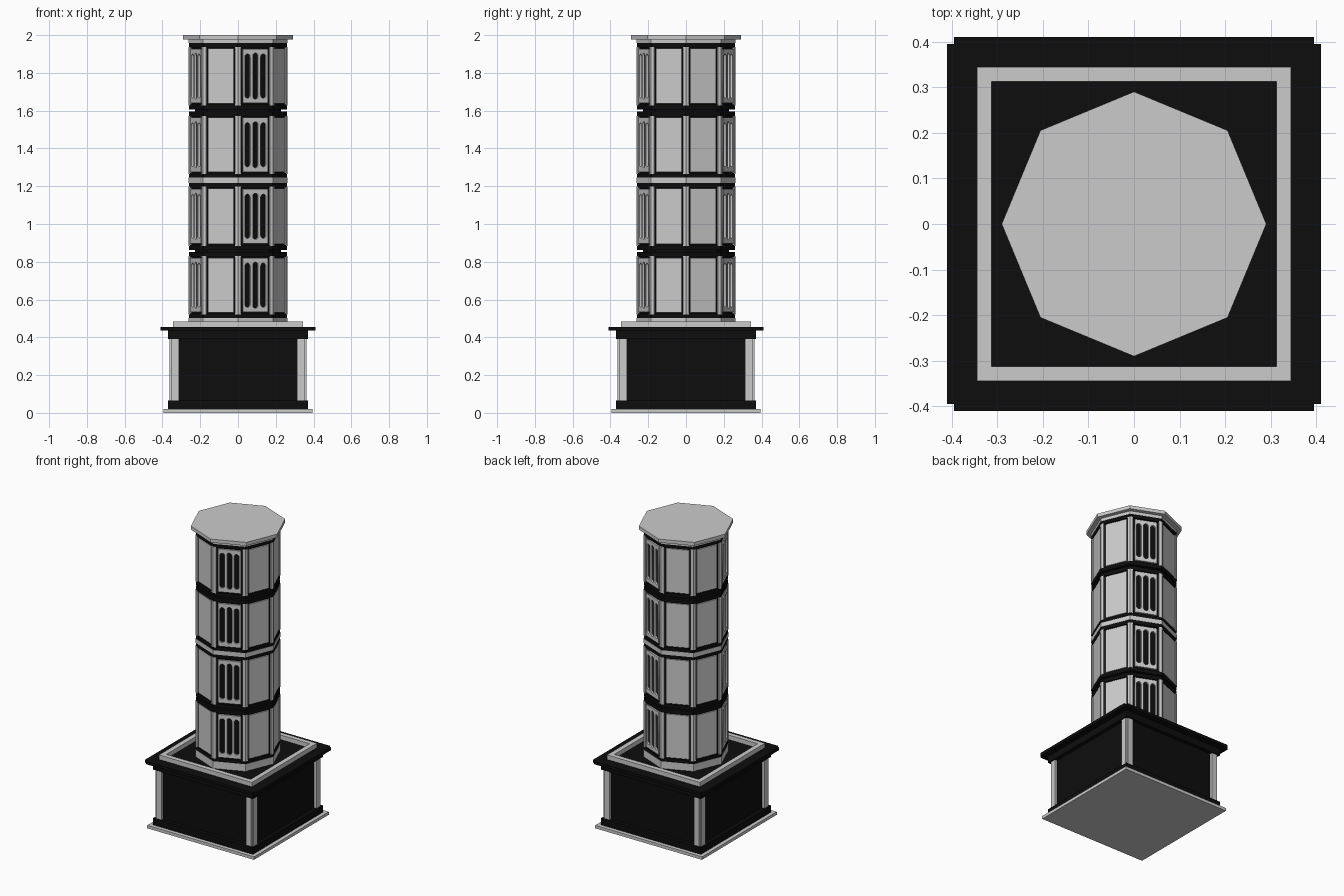
import bpy, bmesh, math
from mathutils import Matrix, Vector

if "Cube" in bpy.data.objects:
    bpy.data.objects.remove(bpy.data.objects["Cube"])

black = bpy.data.materials.new("black_paint")
black.diffuse_color = (0.004, 0.004, 0.004, 1)
black.use_nodes = True
black.node_tree.nodes["Principled BSDF"].inputs["Base Color"].default_value = black.diffuse_color


def finish(name, bm, mat=None):
    me = bpy.data.meshes.new(name)
    bm.to_mesh(me)
    bm.free()
    ob = bpy.data.objects.new(name, me)
    bpy.context.collection.objects.link(ob)
    if mat:
        me.materials.append(mat)
    return ob


def boxes(name, items, mat=None, turns=(0,)):
    """Boxes (x0, x1, y0, y1, z0, z1), repeated at each turn about z."""
    bm = bmesh.new()
    for a in turns:
        for x0, x1, y0, y1, z0, z1 in items:
            m = (Matrix.Rotation(math.radians(a), 4, 'Z')
                 @ Matrix.Translation(((x0 + x1) / 2, (y0 + y1) / 2, (z0 + z1) / 2))
                 @ Matrix.Diagonal((x1 - x0, y1 - y0, z1 - z0, 1)))
            bmesh.ops.create_cube(bm, size=1, matrix=m)
    return finish(name, bm, mat)


def slab(name, h, z0, z1, mat=None):
    return boxes(name, [(-h, h, -h, h, z0, z1)], mat)


def octagon(name, r, z0, z1, mat=None):
    bm = bmesh.new()
    vs = [bm.verts.new((r * math.cos(i * math.pi / 4), r * math.sin(i * math.pi / 4), z0))
          for i in range(8)]
    f = bm.faces.new(vs)
    up = bmesh.ops.extrude_face_region(bm, geom=[f])["geom"]
    bmesh.ops.translate(bm, vec=(0, 0, z1 - z0),
                        verts=[v for v in up if isinstance(v, bmesh.types.BMVert)])
    bmesh.ops.recalc_face_normals(bm, faces=bm.faces)
    return finish(name, bm, mat)


QUARTERS = (0, 90, 180, 270)

# Square pedestal
slab("foot_plate", 0.395, 0, 0.02)
slab("plinth", 0.37, 0.02, 0.065, black)
slab("pedestal_body", 0.345, 0.06, 0.40, black)
boxes("pedestal_corner_posts", [(0.313, 0.352, 0.313, 0.363, 0.065, 0.39),
                                (0.313, 0.363, 0.313, 0.352, 0.065, 0.39)], None, QUARTERS)
slab("cornice", 0.37, 0.39, 0.436, black)
boxes("pedestal_top", [(-0.41, 0.41, -0.395, 0.395, 0.435, 0.455),
                       (-0.395, 0.395, -0.41, 0.41, 0.435, 0.455)], black)
boxes("pedestal_rim", [(0.312, 0.344, -0.312, 0.344, 0.45, 0.485)], None, QUARTERS)

# Octagonal shaft: dark core, grey collars and black bands
octagon("shaft_core", 0.227, 0.45, 1.98, black)
octagon("shaft_base_collar", 0.262, 0.45, 0.503)
octagon("middle_collar", 0.262, 1.218, 1.246)
octagon("top_collar", 0.262, 1.957, 1.98)
octagon("cap", 0.29, 1.977, 2.0)

FACES = [22.5 + 45 * i for i in range(8)]
SLOTTED = (67.5, 202.5, 292.5)
PLAIN = [a for a in FACES if a not in SLOTTED]
FLOORS = [(0.50, 0.852), (0.862, 1.22), (1.244, 1.595), (1.606, 1.96)]
AP = 0.262 * math.cos(math.pi / 8)      # outer face distance
HALF = 0.262 * math.sin(math.pi / 8)    # half a face width


def capsule(w, h, n=8):
    pts = []
    for s in (1, -1):
        for i in range(n + 1):
            t = math.pi * i / n
            pts.append((s * w * math.cos(t), s * (h - w + w * math.sin(t))))
    return pts


def slotted_mesh(hw, hh):
    """Flat plate with three rounded slots, facing +x."""
    cu = bpy.data.curves.new("slotted_plate", 'CURVE')
    cu.dimensions = '2D'
    cu.fill_mode = 'BOTH'
    cu.extrude = 0.006
    loops = [[(-hw, -hh), (hw, -hh), (hw, hh), (-hw, hh)]]
    for dx, h in ((-0.045, 0.117), (0, 0.122), (0.045, 0.117)):
        loops.append([(x + dx, y) for x, y in capsule(0.015, h)])
    for pts in loops:
        sp = cu.splines.new('POLY')
        sp.points.add(len(pts) - 1)
        for p, (x, y) in zip(sp.points, pts):
            p.co = (x, y, 0, 1)
        sp.use_cyclic_u = True
    tmp = bpy.data.objects.new("slotted_plate", cu)
    bpy.context.collection.objects.link(tmp)
    dg = bpy.context.evaluated_depsgraph_get()
    me = bpy.data.meshes.new_from_object(tmp.evaluated_get(dg))
    bpy.data.objects.remove(tmp)
    me.transform(Matrix(((0, 0, 1, 0), (1, 0, 0, 0), (0, 1, 0, 0), (0, 0, 0, 1))))
    return me


plate = slotted_mesh(0.071, 0.143)

for n, (z0, z1) in enumerate(FLOORS, 1):
    # Black backing and the bands above and below the panels
    octagon(f"floor_{n}_backing", 0.25, z0, z1, black)
    octagon(f"floor_{n}_lower_band", 0.26, z0, z0 + 0.026, black)
    octagon(f"floor_{n}_upper_band", 0.26, z1 - 0.026, z1, black)
    # Grey corner strips, one at each edge of each face
    boxes(f"floor_{n}_corner_strips",
          [(AP - 0.02, AP, s * HALF - (0.018 if s > 0 else 0), s * HALF + (0.018 if s < 0 else 0),
            z0 + 0.022, z1 - 0.022) for s in (1, -1)], None, FACES)
    # Plain panels
    boxes(f"floor_{n}_plain_panels",
          [(AP - 0.02, AP - 0.003, -0.072, 0.072, z0 + 0.031, z1 - 0.031)], None, PLAIN)
    # Slotted panels
    for k, a in enumerate(SLOTTED, 1):
        ob = bpy.data.objects.new(f"floor_{n}_slotted_panel_{k}", plate)
        rot = Matrix.Rotation(math.radians(a), 4, 'Z')
        ob.matrix_world = Matrix.Translation(
            rot @ Vector((AP - 0.006, 0, (z0 + z1) / 2))) @ rot
        bpy.context.collection.objects.link(ob)
